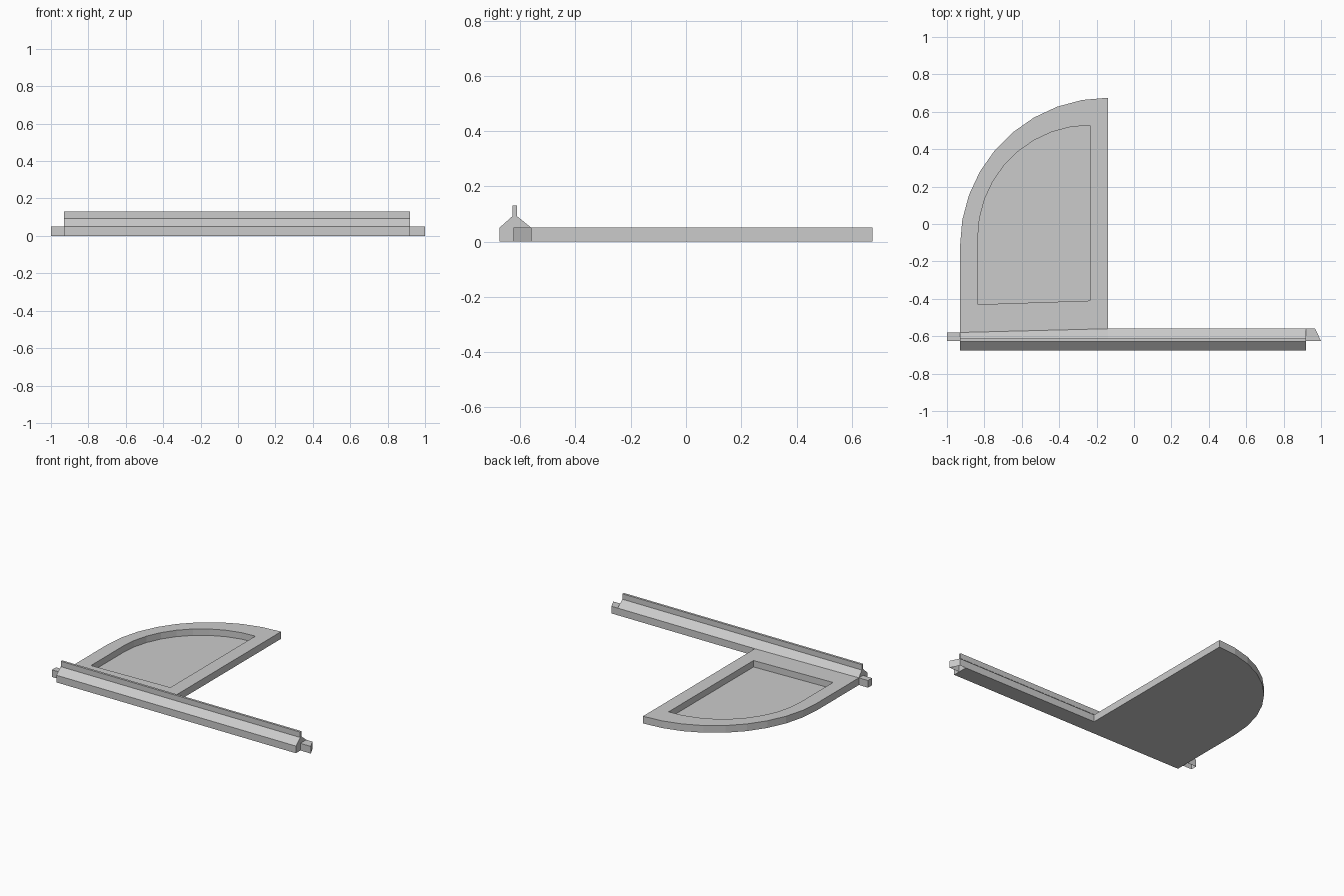
import bpy, bmesh
from math import sin, cos, radians

if "Cube" in bpy.data.objects:
    bpy.data.objects.remove(bpy.data.objects["Cube"], do_unlink=True)

grey = bpy.data.materials.new("plain grey")
grey.use_nodes = True
COLOUR = (0.6, 0.6, 0.6, 1)
grey.diffuse_color = COLOUR
grey.node_tree.nodes["Principled BSDF"].inputs["Base Color"].default_value = COLOUR

LEFT, INNER, RIGHT = -0.93, -0.14, 0.92      # stations along the rail
BACK_END, BACK = -0.58, -0.56                # rear edge of the rail
DECK = 0.05                                  # thickness of plate and tabs


def ring(bm, points):
    return [bm.verts.new(p) for p in points]


def bridge(bm, a, b):
    for i in range(len(a)):
        j = (i + 1) % len(a)
        bm.faces.new((a[i], a[j], b[j], b[i]))


def finish(name, bm):
    bmesh.ops.recalc_face_normals(bm, faces=bm.faces)
    mesh = bpy.data.meshes.new(name)
    bm.to_mesh(mesh)
    bm.free()
    mesh.materials.append(grey)
    obj = bpy.data.objects.new(name, mesh)
    bpy.context.collection.objects.link(obj)
    return obj


def outline(left, right, centre_y, front_left, front_right):
    """Straight-sided panel with a quarter-circle shoulder."""
    r = right - left
    pts = [(left, front_left)]
    for step in range(10):
        a = radians(step * 10)
        pts.append((right - r * cos(a), centre_y + r * sin(a)))
    return pts + [(right, front_right)]


def at(points, z):
    return [(x, y, z) for x, y in points]


# Rail with sloping shoulders and a thin upright fin
bm = bmesh.new()
sections = []
for x, back in ((LEFT, BACK_END), (INNER, BACK), (RIGHT, BACK)):
    profile = [(-0.675, 0), (-0.675, DECK), (-0.628, 0.092), (-0.628, 0.13),
               (-0.612, 0.13), (-0.612, 0.092), (back, DECK), (back, 0)]
    sections.append(ring(bm, [(x, y, z) for y, z in profile]))
for a, b in zip(sections, sections[1:]):
    bridge(bm, a, b)
bm.faces.new(sections[0])
bm.faces.new(sections[-1])
finish("rail", bm)

# Rounded plate with a recessed panel
bm = bmesh.new()
outer = outline(LEFT, INNER, -0.115, BACK_END, BACK)
inner = outline(-0.835, -0.235, -0.072, -0.43, -0.41)
rings = [ring(bm, at(outer, 0)), ring(bm, at(outer, DECK)),
         ring(bm, at(inner, DECK)), ring(bm, at(inner, 0.005))]
for a, b in zip(rings, rings[1:]):
    bridge(bm, a, b)
bm.faces.new(rings[0])
bm.faces.new(rings[-1])
finish("plate", bm)


# End tabs, open underneath
def tab(name, corners):
    bm = bmesh.new()
    low, high = ring(bm, at(corners, 0)), ring(bm, at(corners, DECK))
    bridge(bm, low, high)
    bm.faces.new(high)
    finish(name, bm)


tab("right_tab", [(-1, -0.625), (LEFT, -0.625), (LEFT, BACK_END), (-1, BACK_END)])
tab("left_tab", [(RIGHT, -0.625), (1, -0.625), (0.968, BACK), (RIGHT, BACK)])
